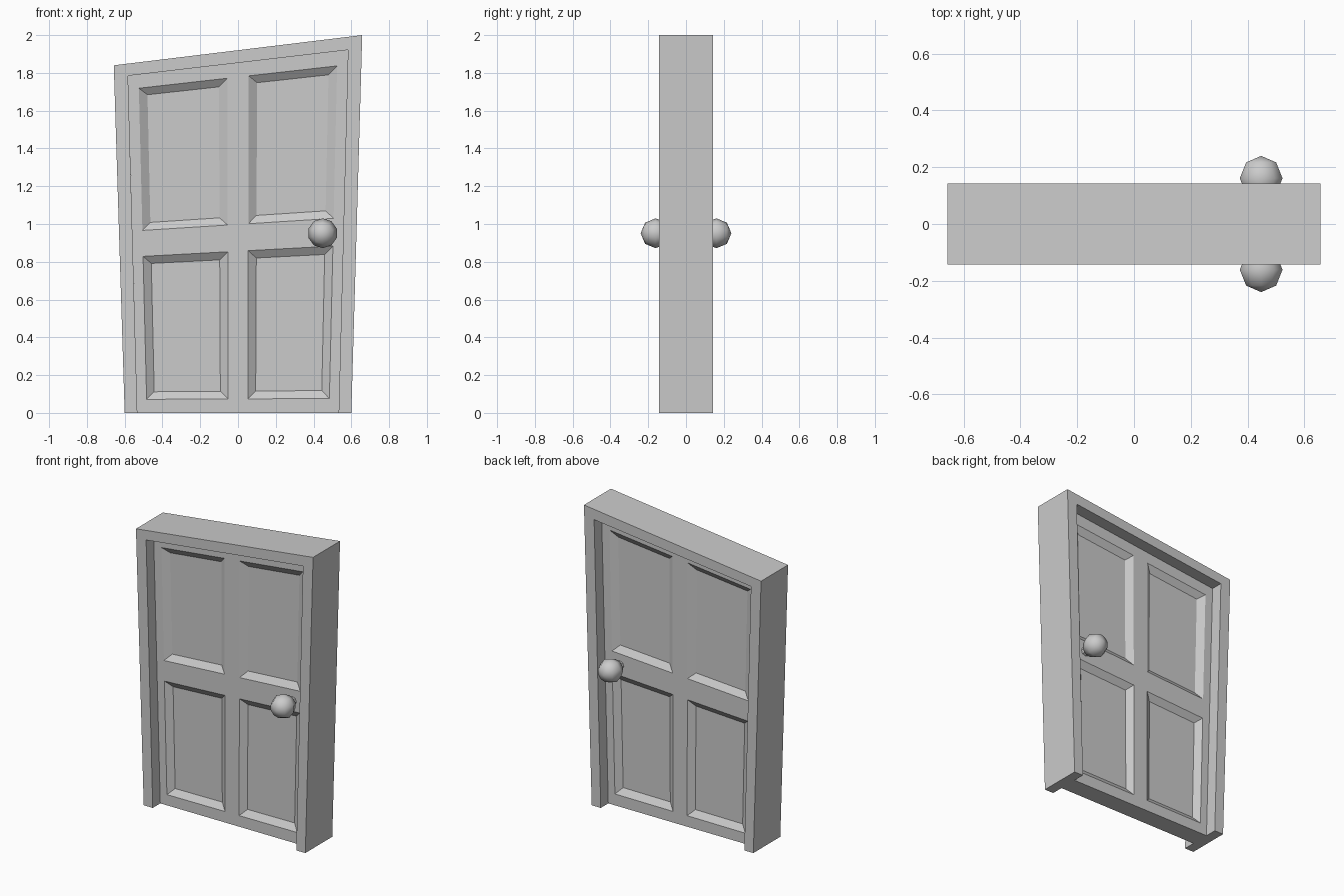
import bpy, bmesh, math
from mathutils import Matrix

if "Cube" in bpy.data.objects:
    bpy.data.objects.remove(bpy.data.objects["Cube"])

HALF, FACE = 0.143, 0.063   # half depth of frame and of door slab


def warp(v):
    # cartoon flare: wider towards the top, higher on the right
    v.co.x *= 1 + 0.05 * v.co.z
    v.co.z *= 1 + 0.0633 * v.co.x


def finish(bm, name):
    bmesh.ops.recalc_face_normals(bm, faces=bm.faces)
    me = bpy.data.meshes.new(name)
    bm.to_mesh(me)
    bm.free()
    ob = bpy.data.objects.new(name, me)
    bpy.context.collection.objects.link(ob)
    return ob


# Frame: U-shaped profile extruded through its depth
bm = bmesh.new()
half = [(0.6, 0), (0.6, 1.92), (0.533, 1.853), (0.533, 0)]
rows = [[bm.verts.new((s * x, y, z)) for x, z in half]
        for s in (-1, 1) for y in (-HALF, HALF)]
lf, lb, rf, rb = rows
for l, r in ((lf, rf), (lb, rb)):
    bm.faces.new((l[0], l[1], l[2], l[3]))
    bm.faces.new((r[0], r[1], r[2], r[3]))
    bm.faces.new((l[1], r[1], r[2], l[2]))
for f, b in ((lf, lb), (rf, rb)):
    for i, j in ((0, 1), (2, 3), (3, 0)):
        bm.faces.new((f[i], f[j], b[j], b[i]))
for i in (1, 2):
    bm.faces.new((lf[i], rf[i], rb[i], lb[i]))
for v in bm.verts:
    warp(v)
finish(bm, "door_frame")

# Door slab: grid on both sides, with four bevelled recessed panels each
xs = [-0.533, -0.482, -0.052, 0.052, 0.482, 0.533]
zs = [0, 0.074, 0.856, 0.998, 1.778, 1.853]
bm = bmesh.new()
panels = []
for y in (-FACE, FACE):
    g = [[bm.verts.new((x, y, z)) for x in xs] for z in zs]
    for i in range(5):
        for j in range(5):
            f = bm.faces.new((g[i][j], g[i][j + 1], g[i + 1][j + 1], g[i + 1][j]))
            if i in (1, 3) and j in (1, 3):
                panels.append(f)
bmesh.ops.bridge_loops(bm, edges=[e for e in bm.edges if e.is_boundary])
bmesh.ops.recalc_face_normals(bm, faces=bm.faces)
bmesh.ops.inset_individual(bm, faces=panels, thickness=0.058, depth=-0.03)
for v in bm.verts:
    warp(v)
finish(bm, "door_slab")

# Knobs with short stems, front and back
for s, side in ((-1, "front"), (1, "back")):
    rot = Matrix.Rotation(math.radians(90), 4, 'X')
    bm = bmesh.new()
    bmesh.ops.create_uvsphere(bm, u_segments=10, v_segments=4, radius=0.079,
                              matrix=Matrix.Translation((0.448, s * 0.161, 0.951)) @ rot)
    for f in bm.faces:
        f.smooth = True
    finish(bm, side + "_knob")
    bm = bmesh.new()
    bmesh.ops.create_cone(bm, cap_ends=True, segments=8, radius1=0.03, radius2=0.03, depth=0.06,
                          matrix=Matrix.Translation((0.448, s * 0.08, 0.951)) @ rot)
    finish(bm, side + "_knob_stem")
